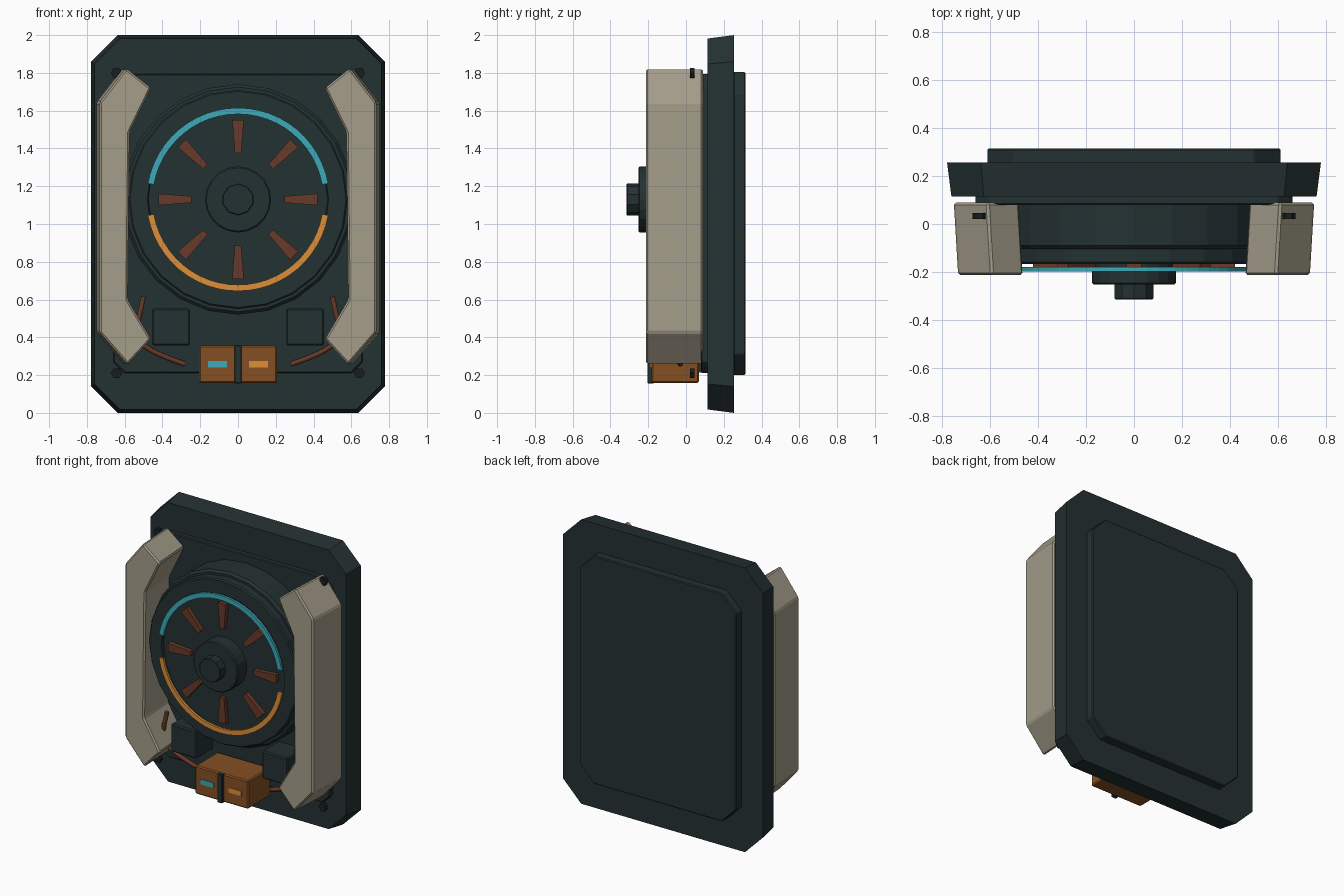
import bpy, bmesh, math
from mathutils import Vector

if "Cube" in bpy.data.objects:
    bpy.data.objects.remove(bpy.data.objects["Cube"])


def material(name, rgb):
    m = bpy.data.materials.new(name)
    lin = [((c / 255 + 0.055) / 1.055) ** 2.4 if c > 10 else c / 255 / 12.92 for c in rgb]
    m.diffuse_color = (*lin, 1)
    m.use_nodes = True
    m.node_tree.nodes["Principled BSDF"].inputs["Base Color"].default_value = m.diffuse_color
    return m


DARK = material("dark slate", (36, 49, 50))
BLACK = material("bolt black", (23, 31, 32))
TAN = material("armour tan", (164, 157, 138))
CYAN = material("cyan light", (60, 170, 184))
ORANGE = material("orange light", (222, 142, 56))
RUST = material("rust brown", (104, 58, 40))
COPPER = material("copper brown", (132, 80, 36))


def finish(name, bm, mat, bevel=0):
    bmesh.ops.recalc_face_normals(bm, faces=bm.faces[:])
    me = bpy.data.meshes.new(name)
    bm.to_mesh(me)
    bm.free()
    me.materials.append(mat)
    ob = bpy.data.objects.new(name, me)
    bpy.context.collection.objects.link(ob)
    if bevel:
        b = ob.modifiers.new("bevel", 'BEVEL')
        b.width, b.segments, b.limit_method = bevel, 1, 'ANGLE'
        b.angle_limit = math.radians(25)
    return ob


def prism(name, back, y0, y1, mat, front=None, bevel=0):
    """Extrude an xz outline from y0 (front) to y1 (back)."""
    bm = bmesh.new()
    f = [bm.verts.new((x, y0, z)) for x, z in (front or back)]
    b = [bm.verts.new((x, y1, z)) for x, z in back]
    n = len(f)
    bm.faces.new(f)
    bm.faces.new(b[::-1])
    for i in range(n):
        j = (i + 1) % n
        bm.faces.new((f[i], b[i], b[j], f[j]))
    return finish(name, bm, mat, bevel)


def octagon(hx, z0, z1, c):
    return [(-hx + c, z0), (hx - c, z0), (hx, z0 + c), (hx, z1 - c),
            (hx - c, z1), (-hx + c, z1), (-hx, z1 - c), (-hx, z0 + c)]


def rect(x0, x1, z0, z1):
    return [(x0, z0), (x1, z0), (x1, z1), (x0, z1)]


def circle(cx, cz, r, n, off=0.0):
    return [(cx + r * math.cos(off + 2 * math.pi * i / n),
             cz + r * math.sin(off + 2 * math.pi * i / n)) for i in range(n)]


def lathe(name, profile, n, mat, cz):
    """Revolve (radius, y) points about the y axis at height cz, capping the ends."""
    bm = bmesh.new()
    rings = [[bm.verts.new((x, y, z)) for x, z in circle(0, cz, r, n, math.pi / 2)]
             for r, y in profile]
    for a, b in zip(rings, rings[1:]):
        for i in range(n):
            j = (i + 1) % n
            bm.faces.new((a[i], a[j], b[j], b[i]))
    bm.faces.new(rings[0])
    bm.faces.new(rings[-1])
    return finish(name, bm, mat)


CZ = 1.13  # height of the drum axis

# Backing plates
prism("back_plate", octagon(0.778, 0, 2, 0.14), 0.115, 0.255, DARK,
      front=octagon(0.76, 0.018, 1.982, 0.135))
prism("rear_panel", octagon(0.61, 0.2, 1.805, 0.11), 0.25, 0.315, DARK, bevel=0.006)
prism("front_panel", octagon(0.66, 0.21, 1.795, 0.06), 0.08, 0.12, DARK, bevel=0.006)

# Stepped drum with a shallow dish in its face
lathe("drum", [(0.61, 0.1), (0.61, -0.09), (0.595, -0.105), (0.58, -0.105), (0.58, -0.158),
               (0.572, -0.167), (0.48, -0.167), (0.475, -0.15)], 24, DARK, CZ)
lathe("hub", [(0.175, -0.14), (0.175, -0.245), (0.168, -0.252)], 20, DARK, CZ)
lathe("hub_cap", [(0.085, -0.24), (0.085, -0.31), (0.08, -0.315)], 10, DARK, CZ)

# Radial spokes
for k in range(8):
    a = k * math.pi / 4
    u, v = Vector((math.cos(a), math.sin(a))), Vector((-math.sin(a), math.cos(a)))
    pts = [u * r + v * w for r, w in ((0.245, -0.017), (0.42, -0.031), (0.42, 0.031), (0.245, 0.017))]
    prism("spoke_%d" % k, [(p.x, p.y + CZ) for p in pts], -0.18, -0.14, RUST)

# Two light arcs
for name, start, mat in (("cyan_arc", 10, CYAN), ("orange_arc", 190, ORANGE)):
    ang = [math.radians(start + 160 * i / 24) for i in range(25)]
    bm = bmesh.new()
    rows = [[bm.verts.new((r * math.cos(t), y, CZ + r * math.sin(t))) for t in ang]
            for r, y in ((0.452, -0.197), (0.485, -0.197), (0.485, -0.18), (0.452, -0.18))]
    for a in range(4):
        p, q = rows[a], rows[(a + 1) % 4]
        for i in range(24):
            bm.faces.new((p[i], p[i + 1], q[i + 1], q[i]))
    for i in (0, -1):
        bm.faces.new([r[i] for r in rows])
    finish(name, bm, mat)

# Parts mirrored left and right
ARMOUR = [(0.61, 1.825), (0.478, 1.72), (0.592, 1.485), (0.602, 0.60),
          (0.478, 0.39), (0.602, 0.255), (0.75, 0.425), (0.75, 1.645)]
CABLE = [(0.50, -0.075, 0.615), (0.525, -0.075, 0.5), (0.545, -0.06, 0.41),
         (0.48, -0.05, 0.345), (0.38, -0.04, 0.295), (0.28, -0.03, 0.258)]
for side, s in (("left", -1), ("right", 1)):
    # Side armour, leaning slightly inward at the front
    prism(side + "_armour", [(s * x, z) for x, z in ARMOUR], -0.213, 0.09, TAN,
          front=[(s * (x - 0.018), z) for x, z in ARMOUR], bevel=0.01)
    # Small lower block
    x0, x1 = sorted((s * 0.255, s * 0.455))
    prism(side + "_block", rect(x0, x1, 0.357, 0.552), -0.1, 0.1, DARK, bevel=0.008)
    # Hexagonal bolts
    for pos, z in (("upper", 1.8), ("lower", 0.21)):
        prism("%s_%s_bolt" % (side, pos), circle(s * 0.643, z, 0.03, 6), 0.02, 0.045, BLACK)
    # Cable
    cu = bpy.data.curves.new(side + "_cable", 'CURVE')
    cu.dimensions = '3D'
    cu.bevel_depth, cu.bevel_resolution, cu.use_fill_caps = 0.015, 1, True
    cu.resolution_u = 5
    sp = cu.splines.new('BEZIER')
    sp.bezier_points.add(len(CABLE) - 1)
    for bp, (x, y, z) in zip(sp.bezier_points, CABLE):
        bp.co = (s * x, y, z)
        bp.handle_left_type = bp.handle_right_type = 'AUTO'
    cu.materials.append(RUST)
    bpy.context.collection.objects.link(bpy.data.objects.new(side + "_cable", cu))
    # Indicator light on the control box
    x0, x1 = sorted((s * 0.058, s * 0.158))
    prism(side + "_indicator", rect(x0, x1, 0.24, 0.275), -0.19, -0.181,
          CYAN if s < 0 else ORANGE)

# Control box with centre strap
prism("control_box", rect(-0.207, 0.207, 0.158, 0.357), -0.183, 0.068, COPPER, bevel=0.008)
prism("box_strap", rect(-0.019, 0.019, 0.156, 0.359), -0.205, -0.17, DARK, bevel=0.004)
prism("box_mount", rect(-0.15, 0.15, 0.215, 0.33), 0.06, 0.1, DARK)
